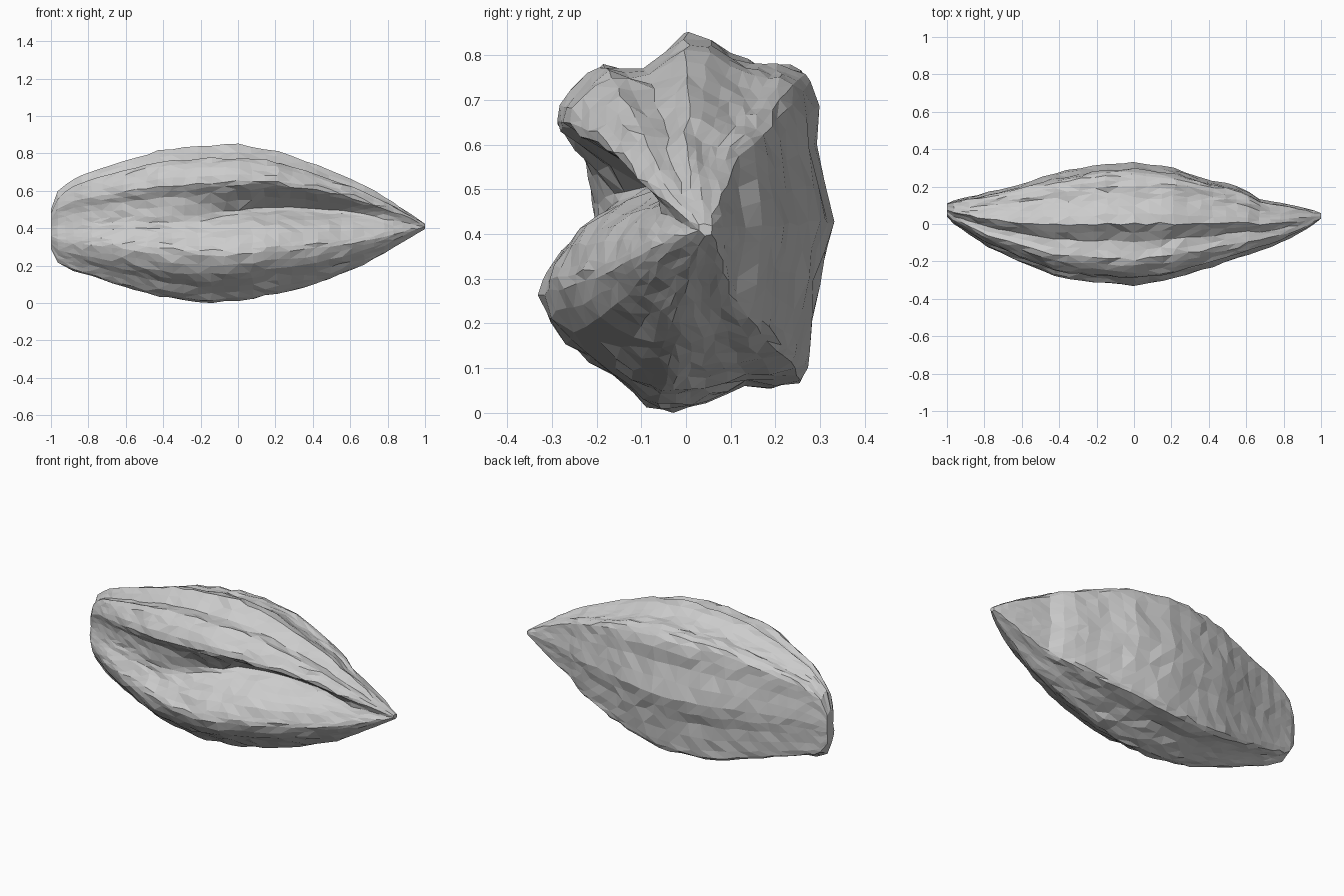
import bpy, bmesh, random, math
from mathutils import Vector

if "Cube" in bpy.data.objects:
    bpy.data.objects.remove(bpy.data.objects["Cube"])

random.seed(4)

# Envelope along the length: x, y min, y max, z min, z max
ENV = [(-1, .04, .11, .29, .50), (-.97, .005, .125, .22, .59), (-.9, -.04, .14, .18, .655),
       (-.8, -.11, .165, .15, .70), (-.6, -.205, .215, .085, .765), (-.4, -.285, .275, .03, .82),
       (-.2, -.31, .31, 0, .845), (0, -.325, .325, .015, .845), (.2, -.295, .30, .045, .82),
       (.4, -.235, .24, .10, .745), (.6, -.165, .185, .17, .67), (.66, -.145, .135, .20, .635),
       (.8, -.095, .11, .275, .56), (.92, -.03, .085, .35, .48), (1, .025, .06, .395, .425)]

# Ribbed cross-section (y, z) at the widest point; the groove is added at the seam
SECTION = [(-.245, .545), (-.29, .64), (-.255, .72), (-.19, .775), (-.09, .765), (0, .845),
           (.10, .80), (.17, .775), (.235, .773), (.285, .735), (.295, .6), (.325, .42),
           (.297, .28), (.28, .12), (.255, .065), (.14, .055), (.05, .025), (-.03, 0),
           (-.09, .015), (-.17, .085), (-.27, .15), (-.325, .25), (-.31, .31), (-.25, .38)]

# Front groove along the length: x, depth (0..1 of the width), height (0..1)
GROOVE = [(-1, .16, .56), (-.7, .15, .55), (-.3, .15, .55), (-.1, .24, .57), (.1, .36, .60),
          (.4, .40, .63), (.65, .34, .64), (.8, .22, .62), (1, .15, .55)]


def lookup(table, x):
    for a, b in zip(table, table[1:]):
        if x <= b[0]:
            t = (x - a[0]) / (b[0] - a[0])
            return [p + (q - p) * t for p, q in zip(a[1:], b[1:])]
    return list(table[-1][1:])


def smooth_loop(points, steps):
    """Closed spline through the points."""
    out, n = [], len(points)
    for i in range(n):
        a, b, c, d = (Vector(points[(i + k) % n]) for k in (-1, 0, 1, 2))
        for s in range(steps):
            t = s / steps
            out.append(.5 * (2 * b + (c - a) * t + (2 * a - 5 * b + 4 * c - d) * t * t
                             + (3 * b - a - 3 * c + d) * t ** 3))
    return out


def ring_points(x):
    y0, y1, z0, z1 = lookup(ENV, x)
    depth, height = lookup(GROOVE, x)
    pts = [((y + .325) / .65, z / .845) for y, z in SECTION]
    # tilt the groove lips with the seam, then add the valley
    shift = height - .56
    pts[0] = (pts[0][0], pts[0][1] + shift + .04)
    pts[1] = (pts[1][0], pts[1][1] + shift * .6)
    pts[-1] = (pts[-1][0], pts[-1][1] + shift * .6)
    pts += [(.11 + (depth - .11) * .6, height - .06), (depth, height)]
    return [Vector((x, y0 + (y1 - y0) * p.x, z0 + (z1 - z0) * p.y)) for p in smooth_loop(pts, 2)]


# Wrinkled pod body, lofted ring by ring
bm = bmesh.new()
COUNT = 34
rings = []
for i in range(COUNT + 1):
    x = -.4 * math.cos(math.pi * i / COUNT) + .6 * (2 * i / COUNT - 1)
    end = i in (0, COUNT)
    y0, y1, z0, z1 = lookup(ENV, x)
    rough = .008 * (y1 - y0) / .65
    ring = []
    for p in ring_points(x):
        j = Vector((0 if end else random.uniform(-.012, .012) * (y1 - y0) / .65,
                    random.uniform(-rough, rough), random.uniform(-rough, rough)))
        ring.append(bm.verts.new(p + j))
    rings.append(ring)
n = len(rings[0])
for a, b in zip(rings, rings[1:]):
    for k in range(n):
        bm.faces.new((a[k], a[(k + 1) % n], b[(k + 1) % n], b[k]))
for ring in (rings[0], rings[-1]):
    bm.faces.new(ring)
# merge crowded tip vertices into larger facets
bmesh.ops.remove_doubles(bm, verts=bm.verts[:], dist=.014)
bmesh.ops.triangulate(bm, faces=bm.faces[:])
bmesh.ops.recalc_face_normals(bm, faces=bm.faces[:])
low = min(v.co.z for v in bm.verts)
for v in bm.verts:
    v.co.z -= low
mesh = bpy.data.meshes.new("pod")
bm.to_mesh(mesh)
bm.free()
pod = bpy.data.objects.new("pod", mesh)
bpy.context.collection.objects.link(pod)
